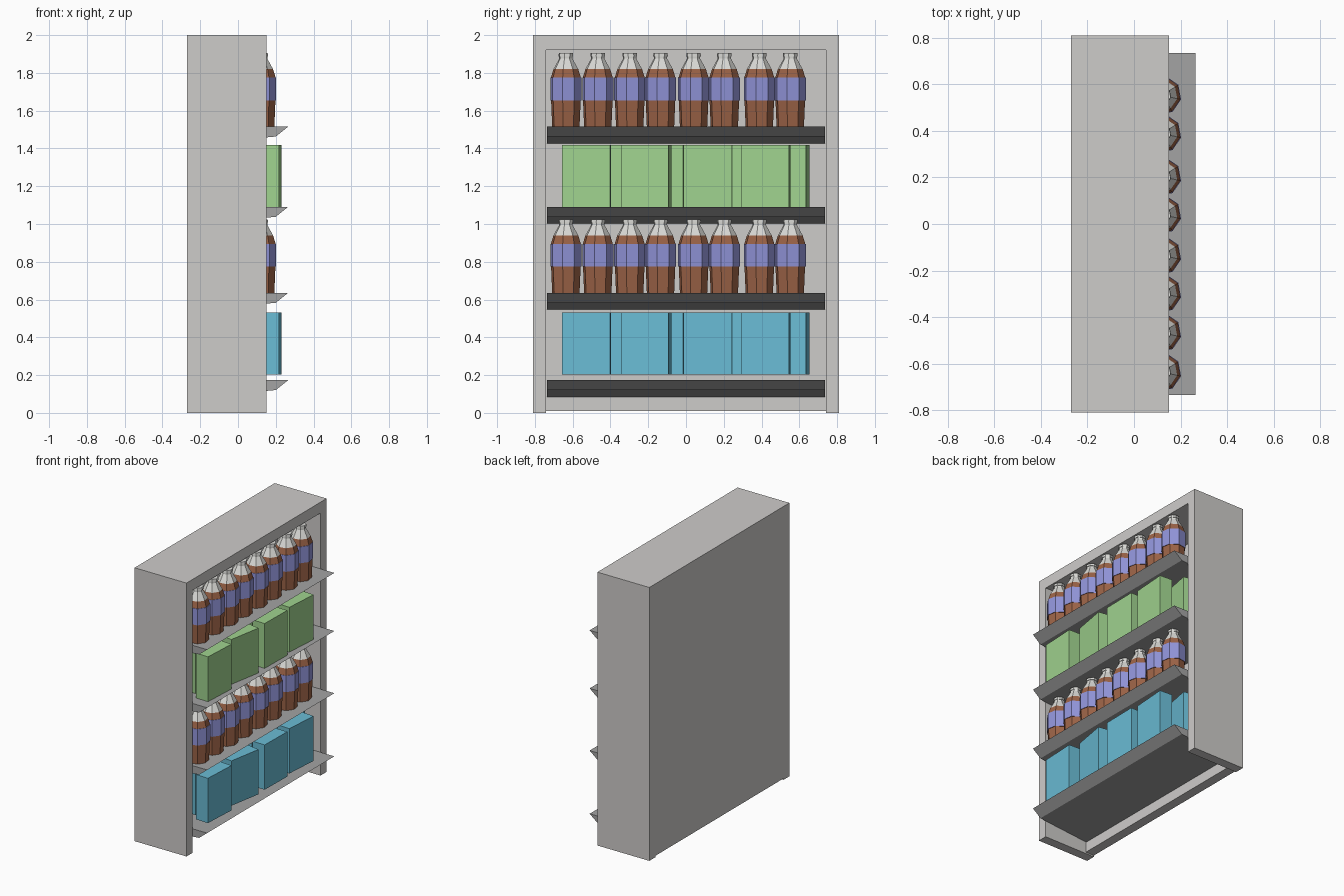
import bpy, bmesh, math

if "Cube" in bpy.data.objects:
    bpy.data.objects.remove(bpy.data.objects["Cube"])


def material(name, rgb):
    m = bpy.data.materials.new(name)
    lin = [((c / 255 + 0.055) / 1.055) ** 2.4 for c in rgb]
    m.diffuse_color = (*lin, 1)
    m.use_nodes = True
    m.node_tree.nodes["Principled BSDF"].inputs["Base Color"].default_value = m.diffuse_color
    return m


GREY = material("light grey cabinet", (206, 204, 202))
SHELF = material("mid grey shelf", (164, 164, 164))
BROWN = material("brown drink", (156, 99, 71))
LABEL = material("violet label", (146, 149, 218))
CLEAR = material("pale neck", (220, 220, 216))
GREEN = material("green carton", (160, 211, 143))
BLUE = material("blue carton", (106, 188, 213))


def make(name, bm, mats):
    bmesh.ops.recalc_face_normals(bm, faces=bm.faces)
    me = bpy.data.meshes.new(name)
    bm.to_mesh(me)
    bm.free()
    for m in mats:
        me.materials.append(m)
    ob = bpy.data.objects.new(name, me)
    bpy.context.collection.objects.link(ob)
    return ob


def prism(name, pts, vec, mat):
    """Extrude a planar polygon along vec."""
    bm = bmesh.new()
    f = bm.faces.new([bm.verts.new(p) for p in pts])
    r = bmesh.ops.extrude_face_region(bm, geom=[f])
    vs = [g for g in r["geom"] if isinstance(g, bmesh.types.BMVert)]
    bmesh.ops.translate(bm, verts=vs, vec=vec)
    return make(name, bm, [mat])


def carton(name, x, y, z, yaw, depth, mat):
    """Upright box; (x, y) is its near front corner, turned by yaw degrees."""
    a, w = math.radians(yaw), 0.256
    u = (math.sin(a) * w, math.cos(a) * w)
    d = (-math.cos(a) * depth, math.sin(a) * depth)
    pts = [(x, y, z), (x + u[0], y + u[1], z),
           (x + u[0] + d[0], y + u[1] + d[1], z), (x + d[0], y + d[1], z)]
    prism(name, pts, (0, 0, 0.328), mat)


# Bottle rings: height, radius, material of the band above (0 drink, 1 label, 2 neck)
RINGS = [(0, .074, 0), (.14, .080, 0), (.14, .084, 1), (.26, .084, 1), (.26, .081, 0),
         (.305, .067, 2), (.36, .036, 2), (.372, .036, 2), (.372, .040, 2), (.39, .038, 2)]


def bottle(name, x, y, z, turn, sides=8):
    bm = bmesh.new()
    rows = []
    for h, r, _ in RINGS:
        rows.append([bm.verts.new((x + r * math.cos(turn + k * math.tau / sides),
                                   y + r * math.sin(turn + k * math.tau / sides), z + h))
                     for k in range(sides)])
    for i in range(len(rows) - 1):
        for k in range(sides):
            j = (k + 1) % sides
            f = bm.faces.new((rows[i][k], rows[i][j], rows[i + 1][j], rows[i + 1][k]))
            f.material_index = RINGS[i][2]
    bm.faces.new(rows[0][::-1])
    bm.faces.new(rows[-1]).material_index = 2
    make(name, bm, [BROWN, LABEL, CLEAR])


# Cabinet shell: arch of two sides and top, open towards +x and below
arch = [(-.81, 0), (-.81, 2), (.81, 2), (.81, 0), (.74, 0), (.74, 1.92), (-.74, 1.92), (-.74, 0)]
prism("cabinet_shell", [(-.27, y, z) for y, z in arch], (.42, 0, 0), GREY)
back = [(-.74, .01), (.74, .01), (.74, 1.92), (-.74, 1.92)]
prism("cabinet_back", [(-.27, y, z) for y, z in back], (.07, 0, 0), GREY)

# Shelves with a bevelled front lip and an underside sloping to the back
TOPS = [0.173, 0.635, 1.09, 1.515]
for i, t in enumerate(TOPS):
    side = [(-.2, t), (.265, t), (.2, t - .052), (-.2, t - .088)]
    prism(f"shelf_{i + 1}", [(x, -.735, z) for x, z in side], (0, 1.47, 0), SHELF)

# Bottles on the second and top shelves
CENTRES = [-.636, -.467, -.298, -.135, .04, .203, .388, .552]
for row, t in (("lower", TOPS[1]), ("upper", TOPS[3])):
    for i, y in enumerate(CENTRES):
        bottle(f"{row}_bottle_{i + 1}", .12, y, t, math.radians(-12))

# Cartons on the other two shelves: a front row and a row behind
FRONT = [(.216, -.657, 3), (.187, -.345, 10), (.224, -.012, 1), (.212, .29, 4)]
REAR = [(.075, -.60, 5), (.07, -.27, 4), (.08, .05, 3), (.05, .383, 11)]
for colour, z, mat in (("blue", .203, BLUE), ("green", 1.091, GREEN)):
    for label, row in (("front", FRONT), ("rear", REAR)):
        for i, (x, y, yaw) in enumerate(row):
            carton(f"{colour}_{label}_carton_{i + 1}", x, y, z, yaw, .1, mat)
